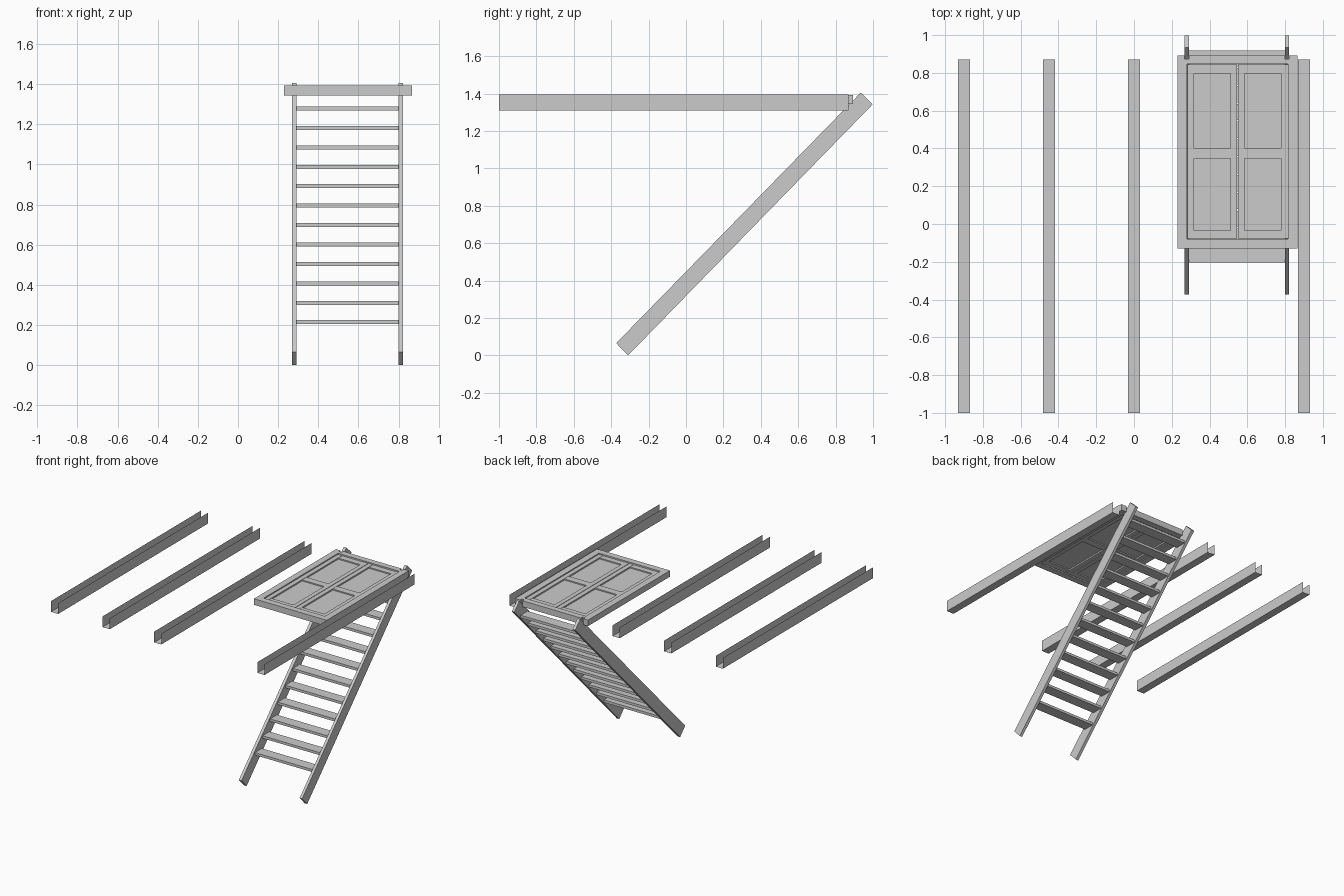
import bpy
import bmesh
from mathutils import Matrix, Vector

cube = bpy.data.objects.get("Cube")
if cube:
    bpy.data.objects.remove(cube, do_unlink=True)

grey = bpy.data.materials.new("plain_grey")
grey.use_nodes = True
GREY = (0.6, 0.6, 0.6, 1)
grey.diffuse_color = GREY
grey.node_tree.nodes["Principled BSDF"].inputs["Base Color"].default_value = GREY


def finish(name, bm):
    mesh = bpy.data.meshes.new(name)
    bm.to_mesh(mesh)
    bm.free()
    mesh.materials.append(grey)
    obj = bpy.data.objects.new(name, mesh)
    bpy.context.collection.objects.link(obj)
    return obj


def add_box(bm, x, y, z):
    """Box between (min, max) pairs on each axis."""
    spans = (x, y, z)
    centre = Vector([(a + b) / 2 for a, b in spans])
    size = Vector([b - a for a, b in spans])
    bmesh.ops.create_cube(bm, size=1, matrix=Matrix.Translation(centre) @ Matrix.Diagonal(size).to_4x4())


def extrude_profile(name, points, offset, closed):
    """Sweep a profile along an offset; a closed one becomes a solid."""
    bm = bmesh.new()
    offset = Vector(offset)
    near = [bm.verts.new(p) for p in points]
    far = [bm.verts.new(Vector(p) + offset) for p in points]
    count = len(points)
    for i in range(count if closed else count - 1):
        j = (i + 1) % count
        bm.faces.new((near[i], near[j], far[j], far[i]))
    if closed:
        bm.faces.new(near[::-1])
        bm.faces.new(far)
        bmesh.ops.recalc_face_normals(bm, faces=bm.faces)
    return finish(name, bm)


# Ceiling joists: thin channels, open at the top and the ends
for i, x in enumerate((-0.9, -0.45, 0, 0.9)):
    a, b = x - 0.031, x + 0.031
    channel = [(a, -1, 1.395), (a, -1, 1.31), (b, -1, 1.31), (b, -1, 1.395)]
    extrude_profile(f"joist_{i + 1}", channel, (0, 1.87, 0), False)

# Ladder side rails
SIDES = {"right": (0.268, 0.292), "left": (0.799, 0.821)}
for side, (a, b) in SIDES.items():
    outline = [(a, -0.31, 0), (a, 0.998, 1.343), (a, 0.934, 1.405), (a, -0.373, 0.066)]
    extrude_profile(f"ladder_rail_{side}", outline, (b - a, 0, 0), True)

# Ladder treads
STEPS = 12
for i in range(STEPS):
    t = i / (STEPS - 1)
    z = 0.214 + 1.064 * t
    y = -0.162 + 1.038 * t
    bm = bmesh.new()
    add_box(bm, (0.292, 0.799), (y - 0.043, y + 0.043), (z - 0.01, z + 0.01))
    finish(f"tread_{i + 1}", bm)

# Hatch frame, notched at the back where the ladder rails pass
FRAME_Z = (1.344, 1.392)
bm = bmesh.new()
add_box(bm, (0.23, 0.281), (-0.13, 0.873), FRAME_Z)
add_box(bm, (0.815, 0.866), (-0.13, 0.873), FRAME_Z)
add_box(bm, (0.281, 0.815), (-0.13, -0.08), FRAME_Z)
add_box(bm, (0.281, 0.815), (0.846, 0.873), FRAME_Z)
for span in ((0.23, 0.268), (0.292, 0.799), (0.821, 0.866)):
    add_box(bm, span, (0.873, 0.893), FRAME_Z)
finish("hatch_frame", bm)

# Two panelled hatch doors
for side, x0 in (("right", 0.282), ("left", 0.55)):
    x1 = x0 + 0.264
    inner = (x0 + 0.035, x1 - 0.035)
    bm = bmesh.new()
    for span in ((x0, inner[0]), (inner[1], x1)):
        add_box(bm, span, (-0.078, 0.844), (1.35, 1.384))
    for span in ((-0.078, -0.034), (0.346, 0.402), (0.796, 0.844)):
        add_box(bm, inner, span, (1.352, 1.382))
    for span in ((-0.034, 0.346), (0.402, 0.796)):
        add_box(bm, inner, span, (1.361, 1.373))
    finish(f"hatch_door_{side}", bm)
